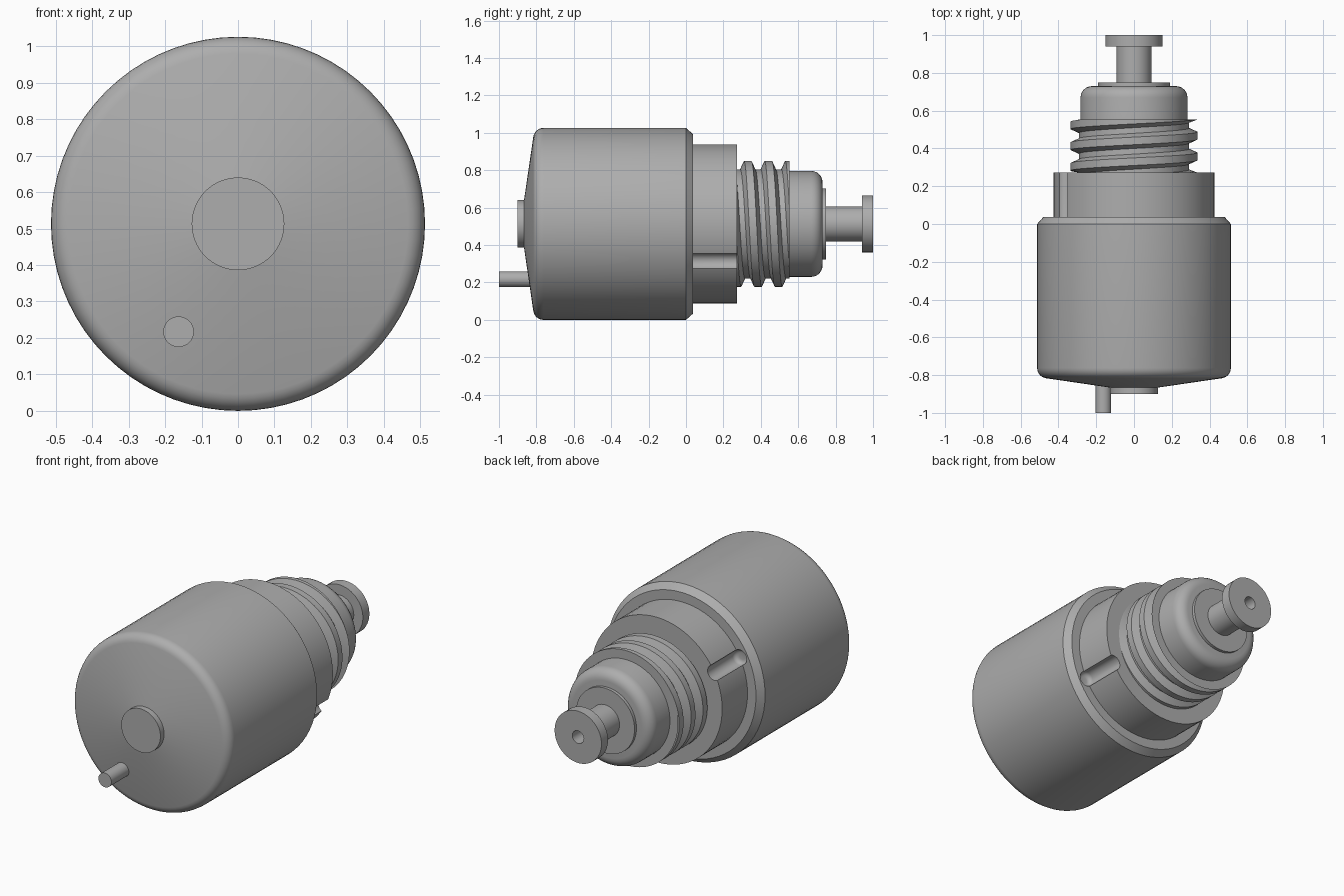
import bpy, bmesh, math
from mathutils import Vector

if "Cube" in bpy.data.objects:
    bpy.data.objects.remove(bpy.data.objects["Cube"])

CZ = 0.513          # height of the main axis, which runs along y
TAU = 2 * math.pi

grey = bpy.data.materials.new("plain_grey")
grey.diffuse_color = (0.42, 0.42, 0.42, 1)
grey.use_nodes = True
grey.node_tree.nodes["Principled BSDF"].inputs["Base Color"].default_value = grey.diffuse_color


def finish(name, bm, angle=30):
    bmesh.ops.recalc_face_normals(bm, faces=bm.faces)
    me = bpy.data.meshes.new(name)
    bm.to_mesh(me)
    bm.free()
    me.materials.append(grey)
    ob = bpy.data.objects.new(name, me)
    bpy.context.collection.objects.link(ob)
    smooth(ob, angle)
    return ob


def smooth(ob, angle=30):
    bpy.ops.object.select_all(action='DESELECT')
    ob.select_set(True)
    bpy.context.view_layer.objects.active = ob
    bpy.ops.object.shade_smooth_by_angle(angle=math.radians(angle))


def lathe(name, profile, cx=0.0, cz=CZ, n=72):
    """Closed solid from (radius, y) points turned about a y-parallel axis."""
    bm = bmesh.new()
    rings = []
    for r, y in profile:
        if r == 0:
            rings.append([bm.verts.new((cx, y, cz))] * n)
        else:
            rings.append([bm.verts.new((cx + r * math.sin(TAU * i / n), y,
                                        cz + r * math.cos(TAU * i / n))) for i in range(n)])
    for a, b in zip(rings, rings[1:]):
        for i in range(n):
            j = (i + 1) % n
            loop = list(dict.fromkeys((a[i], a[j], b[j], b[i])))
            if len(loop) > 2:
                bm.faces.new(loop)
    return finish(name, bm)


def arc(r, y, rad, a0, a1, steps=6):
    return [(r + rad * math.cos(math.radians(a0 + (a1 - a0) * k / steps)),
             y + rad * math.sin(math.radians(a0 + (a1 - a0) * k / steps)))
            for k in range(steps + 1)]


# Main body: shallow cone front, rounded edge, chamfered rear and collar
body = lathe("body", [(0, -0.885), (0.127, -0.866)]
             + arc(0.458, -0.762, 0.055, -81, 0)
             + [(0.513, 0.0), (0.48, 0.037), (0.425, 0.037), (0.425, 0.272), (0, 0.272)])

# Two opposite round-bottomed grooves along the collar
for deg in (-28, 152):
    a = math.radians(deg)
    cutter = lathe("groove_cutter", [(0, 0.015)] + arc(0.02, 0.04, 0.025, -90, 0, 4)
                   + [(0.045, 0.4), (0, 0.4)],
                   0.425 * math.cos(a), CZ + 0.425 * math.sin(a), 24)
    cutter.hide_render = True
    mod = body.modifiers.new("groove", 'BOOLEAN')
    mod.operation = 'DIFFERENCE'
    mod.solver = 'EXACT'
    mod.object = cutter
    bpy.context.view_layer.objects.active = body
    bpy.ops.object.modifier_apply(modifier=mod.name)
    bpy.data.objects.remove(cutter)
smooth(body)

# Front boss and locating pin
lathe("front_boss", [(0, -0.9), (0.127, -0.9), (0.127, -0.84), (0, -0.84)])
lathe("locating_pin", [(0, -1.0), (0.042, -1.0), (0.042, -0.78), (0, -0.78)],
      -0.163, 0.217, 32)

# Screw thread: helical profile trimmed flat at both ends
Y0, Y1, PITCH, N = 0.272, 0.553, 0.11, 72
section = [(-0.02, 0.336), (0.02, 0.336), (0.04, 0.292), (0.07, 0.292)]
bm = bmesh.new()
columns = []
for i in range(N + 1):
    t = TAU * i / N
    pts = [(Y0, 0.2)]
    for k in range(-2, 4):
        for dy, r in section:
            pts.append((min(max(0.33 + PITCH * (k + i / N) + dy, Y0), Y1), r))
    pts.append((Y1, 0.2))
    columns.append([bm.verts.new((r * math.sin(t), y, CZ + r * math.cos(t))) for y, r in pts])
for a, b in zip(columns, columns[1:]):
    for j in range(len(a) - 1):
        bm.faces.new((a[j], a[j + 1], b[j + 1], b[j]))
bmesh.ops.remove_doubles(bm, verts=bm.verts, dist=1e-5)
bmesh.ops.dissolve_degenerate(bm, edges=bm.edges, dist=1e-5)
finish("screw_thread", bm)

# Rounded neck cap with a thin washer
lathe("neck_cap", [(0, 0.26), (0.283, 0.26)] + arc(0.223, 0.67, 0.06, 0, 90) + [(0, 0.73)])
lathe("washer", [(0, 0.72), (0.19, 0.72), (0.19, 0.748), (0, 0.748)])

# Plunger stem with flange and centre hole
lathe("plunger", [(0, 0.74), (0.093, 0.74), (0.093, 0.94), (0.152, 0.94), (0.152, 1.0),
                  (0.037, 1.0), (0.037, 0.86), (0, 0.86)], n=48)
